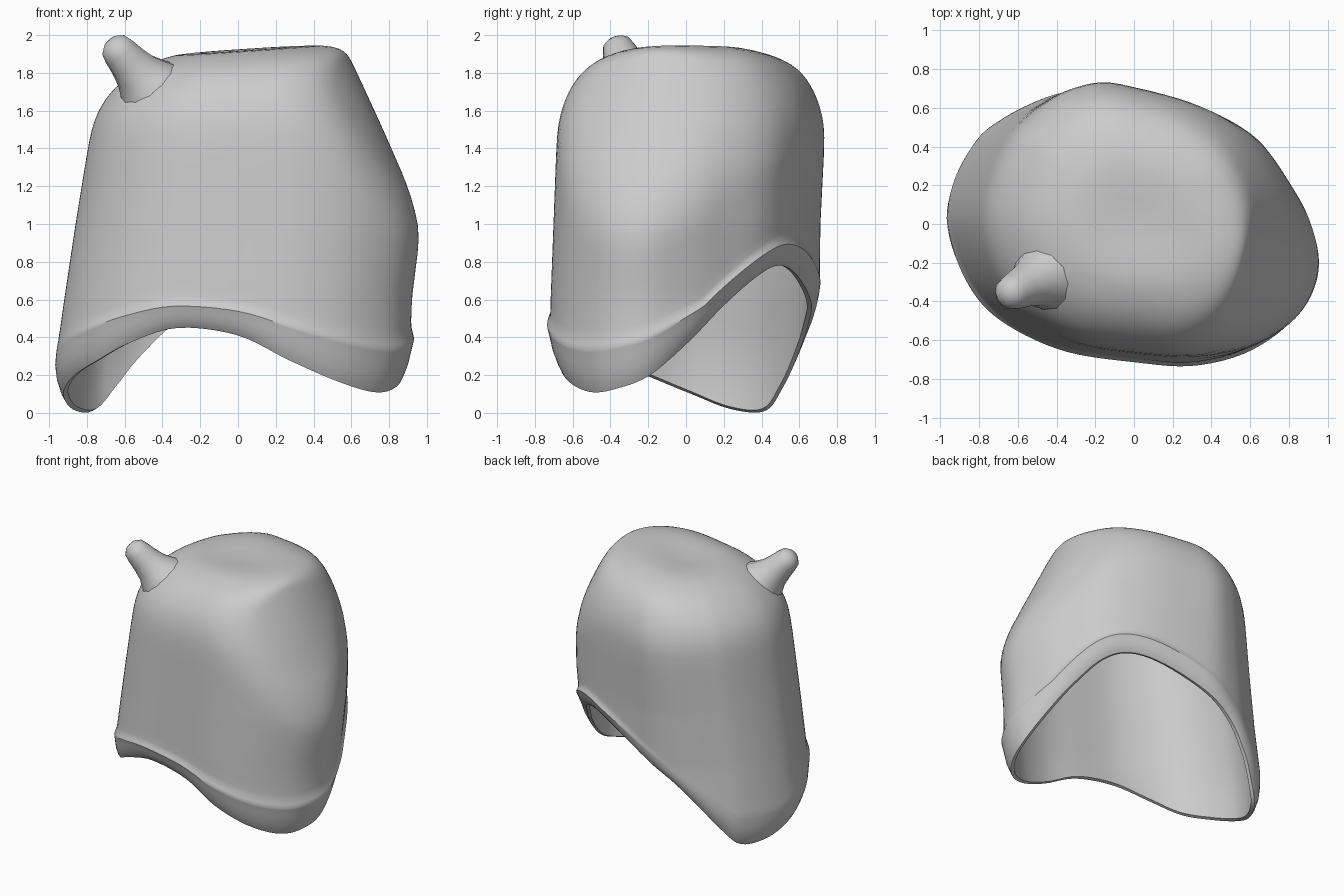
import bpy
import bmesh
from math import sin, cos, pi
from mathutils import Vector

cube = bpy.data.objects.get("Cube")
if cube:
    bpy.data.objects.remove(cube)

# One plain felt colour
felt = bpy.data.materials.new("grey felt")
felt.use_nodes = True
GREY = (0.6, 0.6, 0.6, 1)
felt.diffuse_color = GREY
felt.node_tree.nodes["Principled BSDF"].inputs["Base Color"].default_value = GREY

# Plan outline of the wall, with the height of the rim at each point
OUTLINE = [Vector(p) for p in (
    (.96, -.2, .2), (.9, .02, .38), (.8, .21, .56), (.66, .41, .72),
    (.48, .54, .78), (.22, .65, .73), (-.15, .73, .59), (-.39, .7, .46),
    (-.56, .63, .3), (-.7, .54, .13), (-.81, .44, .01), (-.92, .25, .02),
    (-.97, .03, .1), (-.92, -.2, .19), (-.8, -.4, .27), (-.62, -.54, .37),
    (-.35, -.65, .45), (0, -.7, .41), (.3, -.72, .28), (.58, -.66, .17),
    (.8, -.53, .11), (.92, -.38, .13))]

# Height, then reach of the wall to -x, +x, -y, +y
SECTIONS = (
    (0, .97, .9, .72, .73), (.25, .97, .91, .72, .725), (.6, .92, .92, .715, .705),
    (1, .86, .97, .7, .71), (1.4, .795, .97, .685, .73), (2, .72, .97, .66, .75))
SHOULDER, TOP = 1.35, 1.935
STEPS = 5
THICK = .05


def spline(points, steps):
    """Closed Catmull-Rom curve through the points."""
    n, out = len(points), []
    for i in range(n):
        a, b, c, d = (points[(i + k) % n] for k in (-1, 0, 1, 2))
        for s in range(steps):
            t = s / steps
            out.append(b + (c - a) * t / 2 + (a * 2 - b * 5 + c * 4 - d) * t * t / 2
                       + (b * 3 - a - c * 3 + d) * t ** 3 / 2)
    return out


def section(z):
    for lo, hi in zip(SECTIONS, SECTIONS[1:]):
        if z <= hi[0]:
            t = max(0, (z - lo[0]) / (hi[0] - lo[0]))
            return [a + (b - a) * t for a, b in zip(lo, hi)][1:]


HUB = Vector((-.1, -.02, 0))


def surface(p, z, offset, scale=1):
    """Point of the cap above outline point p, moved outward by offset."""
    left, right, front, back = section(z)
    x = p.x * (right / .96 if p.x > 0 else left / .97) * scale
    y = p.y * (back / .73 if p.y > 0 else front / .72) * scale
    # Sloping round shoulder that trims the upper +x side, softly blended
    arm = Vector((x, y, 0)) - HUB
    reach, limit = arm.length, .86 + .5 * (1.5 - z)
    blend = max(.12 - abs(reach - limit), 0)
    co = HUB + arm * ((min(reach, limit) - blend * blend / .48) / reach)
    tilt = (.07 * co.x + .02 * co.y) * min(1, max(0, (z - SHOULDER) / .45))
    co += co.normalized() * offset * scale
    return co + Vector((0, 0, z + tilt))


curve = spline(OUTLINE, STEPS)


def hem(p):
    """Hem width and how strongly it stands out; it fades at the back right."""
    k = min(1, max(0, ((p.x - p.y) * .7 + .75) / .5))
    return .11 + .11 * min(1, max(0, 1.3 - p.z / .35)), k


def hem_row(fraction, lift, offset):
    row = []
    for p in curve:
        width, k = hem(p)
        row.append(surface(p, max(0, p.z) + width * fraction, offset + lift * k))
    return row


def wall_row(t, offset):
    row = []
    for p in curve:
        low = max(0, p.z) + hem(p)[0] * 1.5
        row.append(surface(p, low + (SHOULDER - low) * t, offset))
    return row


def crown_rows(count, offset):
    """Rounded crown, with a shallow dimple in its middle."""
    rows = []
    for i in range(1, count):
        a = pi / 2 * i / count
        scale = cos(a) ** (2 / 3)
        z = SHOULDER + (TOP - SHOULDER + offset) * sin(a) ** (2 / 3)
        z -= .07 * max(0, .45 - scale)
        rows.append([surface(p, z, offset, scale) for p in curve])
    return rows


# Rows of the lining and of the outside, both from the rim upward
inner = [hem_row(.06, 0, -.07), hem_row(.5, 0, -.06)]
inner += [wall_row(i / 8, -THICK) for i in range(9)] + crown_rows(14, -THICK)
outer = [hem_row(0, 0, -.045), hem_row(.12, -.002, -.03), hem_row(.4, 0, -.01),
         hem_row(.7, .005, -.002), hem_row(.97, .015, 0), hem_row(1.03, .018, 0),
         hem_row(1.15, .012, 0), hem_row(1.3, .003, 0)]
outer += [wall_row(i / 12, 0) for i in range(13)] + crown_rows(20, 0)


def finish(name, bm):
    bmesh.ops.recalc_face_normals(bm, faces=bm.faces[:])
    mesh = bpy.data.meshes.new(name)
    bm.to_mesh(mesh)
    bm.free()
    obj = bpy.data.objects.new(name, mesh)
    bpy.context.collection.objects.link(obj)
    mesh.materials.append(felt)
    bpy.ops.object.select_all(action='DESELECT')
    obj.select_set(True)
    bpy.context.view_layer.objects.active = obj
    bpy.ops.object.shade_smooth_by_angle(angle=pi / 5)


def loft(name, rows, ends):
    """Skin the closed rows and fan both ends to a point (None leaves it open)."""
    bm = bmesh.new()
    rings = [[bm.verts.new(co) for co in row] for row in rows]
    n = len(rings[0])
    for a, b in zip(rings, rings[1:]):
        for i in range(n):
            j = (i + 1) % n
            bm.faces.new((a[i], a[j], b[j], b[i]))
    for ring, end in zip((rings[0], rings[-1]), ends):
        if end is not None:
            tip = bm.verts.new(end)
            for i in range(n):
                bm.faces.new((ring[i], ring[(i + 1) % n], tip))
    finish(name, bm)


def middle(row):
    return sum(row, Vector()) / len(row) - Vector((0, 0, .01))


# Cap shell
loft("cap", inner[::-1] + outer, (middle(inner[-1]), middle(outer[-1])))

# Stalk on the crown's front corner, flared where it meets the cap
base, tip = Vector((-.48, -.28, 1.74)), Vector((-.665, -.37, 1.955))
axis = tip - base
turn = axis.to_track_quat('Z', 'Y')
PROFILE = ((-.1, .19), (.1, .155), (.3, .125), (.55, .106), (.8, .093),
           (.95, .08), (1.05, .045))
stalk = [[base + axis * t + turn @ Vector((r * cos(a), r * sin(a), 0))
          for a in (i * pi / 6 for i in range(12))] for t, r in PROFILE]
loft("stalk", stalk, (None, base + axis * 1.08))
